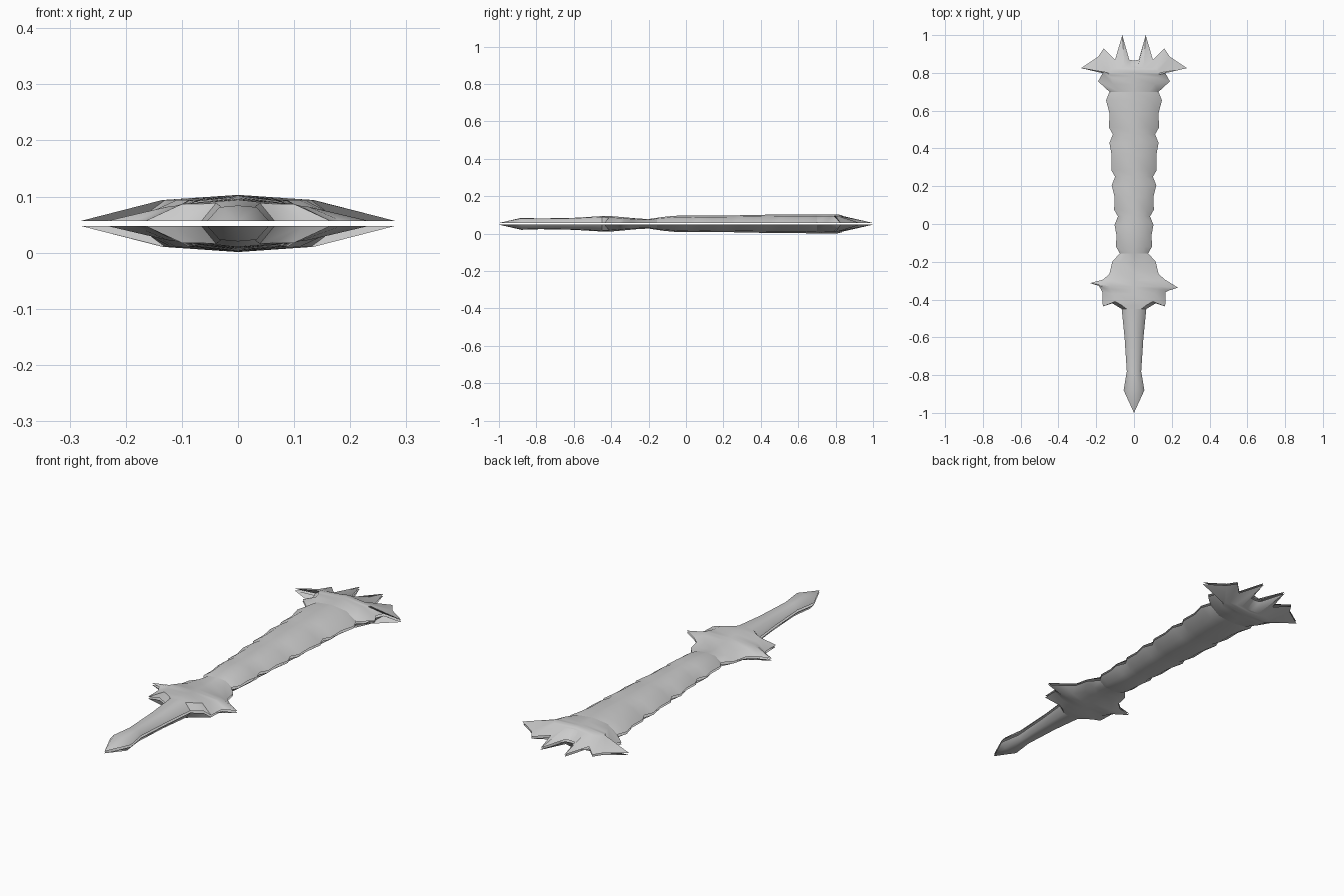
import bpy
import bmesh
import math

default_cube = bpy.data.objects.get("Cube")
if default_cube:
    bpy.data.objects.remove(default_cube, do_unlink=True)

# One plain grey for the whole sword
grey = bpy.data.materials.new("plain_grey")
grey.use_nodes = True
grey.diffuse_color = (0.6, 0.6, 0.6, 1)
grey.node_tree.nodes["Principled BSDF"].inputs["Base Color"].default_value = grey.diffuse_color

MIDDLE = 0.052   # height of the cutting plane between the two shells
GAP = 0.0045     # each shell's rim sits this far from the middle

# Height of the central ridge along the length: (y, height)
RIDGE = [(-1, GAP), (-.88, .032), (-.7, .026), (-.42, .043), (-.21, .024),
         (-.08, .043), (.2, .044), (.5, .05), (.81, .051), (1, GAP)]


def ridge_height(y):
    for (y0, h0), (y1, h1) in zip(RIDGE, RIDGE[1:]):
        if y <= y1:
            return h0 + (h1 - h0) * (y - y0) / (y1 - y0)
    return GAP


def section(row, side, face):
    """Rim, shoulder and ridge points of one cross-section."""
    rim_x, rim_y = row[:2]
    x, y = row[2:] if len(row) == 4 else (rim_x * 0.6, rim_y)
    rise = ridge_height(y) - GAP
    shoulder = GAP + rise * (1 - 0.2 * min(1, x / 0.06))
    points = [(rim_x, rim_y, GAP), (x, y, shoulder), (0, y, GAP + rise)]
    return [(side * px, py, MIDDLE + face * pz) for px, py, pz in points]


def build_part(name, rows_for_side):
    """Skin the sections into an upper and a lower shell, mirrored left to right."""
    bm = bmesh.new()
    for side in (1, -1):
        for face in (1, -1):
            grid = [[bm.verts.new(p) for p in section(row, side, face)]
                    for row in rows_for_side(side)]
            for a, b in zip(grid, grid[1:]):
                for k in range(2):
                    quad = [a[k], b[k], b[k + 1], a[k + 1]]
                    bm.faces.new(quad if side * face > 0 else quad[::-1])
    bmesh.ops.remove_doubles(bm, verts=bm.verts[:], dist=0.0005)
    bmesh.ops.dissolve_degenerate(bm, edges=bm.edges[:], dist=0.0005)
    mesh = bpy.data.meshes.new(name)
    bm.to_mesh(mesh)
    bm.free()
    mesh.materials.append(grey)
    part = bpy.data.objects.new(name, mesh)
    bpy.context.collection.objects.link(part)
    bpy.ops.object.select_all(action="DESELECT")
    part.select_set(True)
    bpy.context.view_layer.objects.active = part
    bpy.ops.object.shade_smooth_by_angle(angle=math.radians(50))


# Grip with a pointed pommel
def grip_rows(side):
    return [(0, -1), (.055, -.88), (.038, -.78), (.05, -.6), (.065, -.45)]


# Guard with one thin horn per side, the right horn sitting slightly further back
def guard_rows(side):
    horn_y = -.325 - side * .012
    return [(.065, -.45), (.115, -.42, .065, -.43), (.165, -.437, .1, -.41),
            (.168, -.36, .11, -.37), (.185, horn_y - .015, .125, -.345),
            (.233, horn_y, .13, -.33), (.165, -.295, .115, -.3),
            (.13, -.265, .08, -.255), (.115, -.2), (.075, -.155)]


# Blade edge made of shallow scallops between notches
def blade_rows(side):
    notches = [(.075, -.155), (.085, .04), (.1, .25), (.112, .475), (.13, .7)]
    rows = []
    for (x0, y0), (x1, y1) in zip(notches, notches[1:]):
        rows += [(x0, y0), (x0 + .02, y0 + .035), (x0 + .018, (y0 + y1) / 2),
                 (x1 + .018, y1 - .045)]
    return rows + notches[-1:]


# Flared crown of spikes at the far end
def crown_rows(side):
    return [(.13, .7), (.19, .755, .11, .74), (.165, .8, .12, .775),
            (.18, .835, .13, .79), (.28, .825, .135, .8), (.19, .885, .13, .81),
            (.16, .93, .115, .82), (.1, .87, .08, .825), (.062, 1, .05, .83),
            (.025, .87, .02, .833), (0, .865, 0, .835)]


build_part("grip", grip_rows)
build_part("guard", guard_rows)
build_part("blade", blade_rows)
build_part("crown", crown_rows)
